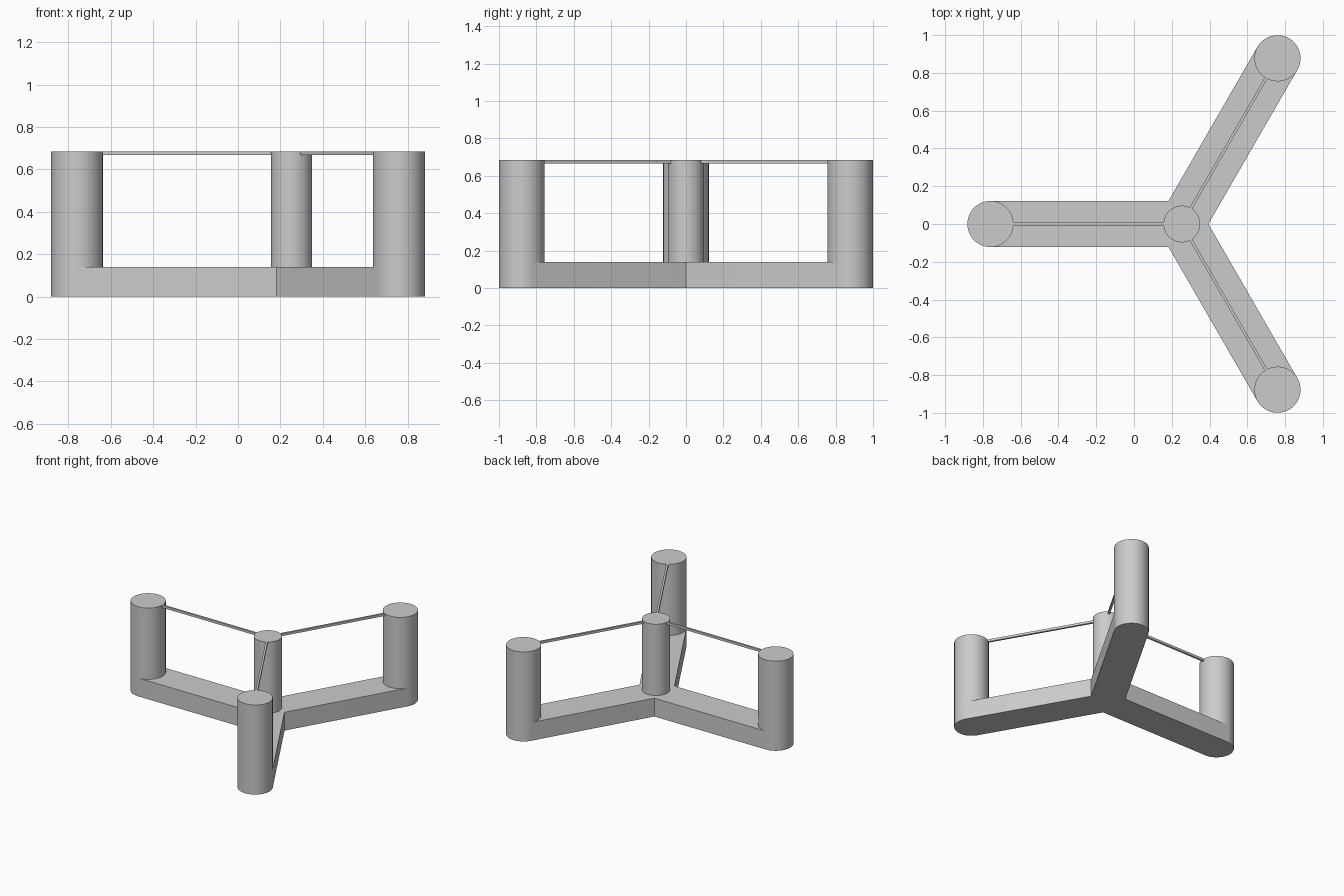
import bpy
import bmesh
from math import radians, sin, cos, tau
from mathutils import Vector, Matrix

cube = bpy.data.objects.get("Cube")
if cube:
    bpy.data.objects.remove(cube)

HUB = Vector((0.253, 0, 0))     # where the three arms meet
REACH = 1.013                   # hub to tower axis
RADIUS = 0.122                  # tower radius and half the arm width
HUB_RADIUS = 0.097
BASE_TOP, TOP = 0.14, 0.685
SIDES = 64
ARMS = {"back_left": 60, "right": 180, "front_left": 300}

grey = bpy.data.materials.new("light_grey")
grey.use_nodes = True
colour = (0.6, 0.6, 0.6, 1)
grey.diffuse_color = colour
grey.node_tree.nodes["Principled BSDF"].inputs["Base Color"].default_value = colour


def polar(degrees, distance):
    a = radians(degrees)
    return Vector((cos(a), sin(a), 0)) * distance


def finish(name, bm):
    bmesh.ops.recalc_face_normals(bm, faces=bm.faces)
    mesh = bpy.data.meshes.new(name)
    bm.to_mesh(mesh)
    bm.free()
    mesh.materials.append(grey)
    obj = bpy.data.objects.new(name, mesh)
    bpy.context.collection.objects.link(obj)
    bpy.ops.object.select_all(action="DESELECT")
    obj.select_set(True)
    bpy.context.view_layer.objects.active = obj
    bpy.ops.object.shade_smooth_by_angle(angle=radians(30))
    return obj


def raise_faces(bm, faces, height, keep):
    result = bmesh.ops.extrude_face_region(bm, geom=faces, use_keep_orig=keep)
    verts = [g for g in result["geom"] if isinstance(g, bmesh.types.BMVert)]
    bmesh.ops.translate(bm, verts=verts, vec=(0, 0, height))
    return [g for g in result["geom"] if isinstance(g, bmesh.types.BMFace)]


# Three-armed base with the end towers rising out of it in one piece
bm = bmesh.new()
outline = []
for angle in ARMS.values():
    end = HUB + polar(angle, REACH)
    ring = [bm.verts.new(end + polar(angle - 90 + 360 * i / SIDES, RADIUS))
            for i in range(SIDES)]
    bm.faces.new(ring)
    outline.append(bm.verts.new(HUB + polar(angle - 60, RADIUS / sin(tau / 6))))
    outline += [ring[-i] for i in range(SIDES // 2 + 1)]
bm.faces.new(outline)
tops = raise_faces(bm, bm.faces[:], BASE_TOP, True)
discs = [f for f in tops if len(f.verts) == SIDES]
raise_faces(bm, discs, TOP - BASE_TOP, False)
floor = [f for f in bm.faces if all(v.co.z < 0.001 for v in f.verts)]
bmesh.ops.dissolve_faces(bm, faces=floor)
finish("base_with_towers", bm)

# Slimmer centre post
bm = bmesh.new()
bmesh.ops.create_cone(bm, cap_ends=True, segments=SIDES, radius1=HUB_RADIUS,
                      radius2=HUB_RADIUS, depth=TOP - BASE_TOP,
                      matrix=Matrix.Translation(HUB + Vector((0, 0, (TOP + BASE_TOP) / 2))))
finish("centre_post", bm)

# Thin bars joining the centre post to each tower
inner, outer = HUB_RADIUS - 0.001, REACH - RADIUS + 0.001
width, thick = 0.015, 0.018
for name, angle in ARMS.items():
    bm = bmesh.new()
    middle = HUB + polar(angle, (inner + outer) / 2) + Vector((0, 0, TOP - thick / 2))
    bmesh.ops.create_cube(bm, size=1, matrix=Matrix.Translation(middle)
                          @ Matrix.Rotation(radians(angle), 4, "Z")
                          @ Matrix.Diagonal((outer - inner, width, thick, 1)))
    finish(name + "_bar", bm)
